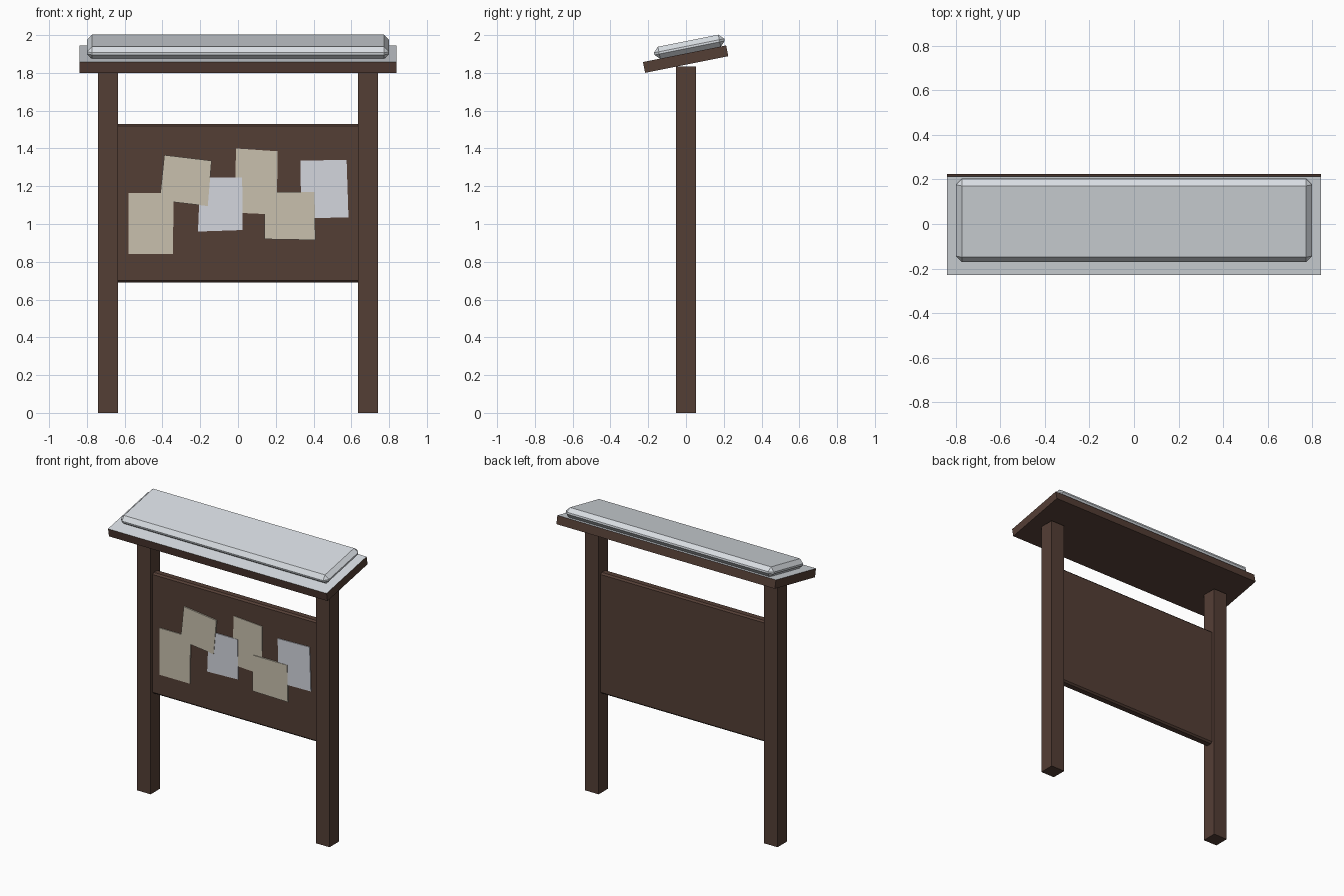
import bpy, bmesh, math
from mathutils import Matrix, Vector

if "Cube" in bpy.data.objects:
    bpy.data.objects.remove(bpy.data.objects["Cube"])


def material(name, rgb):
    m = bpy.data.materials.new(name)
    lin = [((c / 255 + 0.055) / 1.055) ** 2.4 for c in rgb]
    m.diffuse_color = (*lin, 1)
    m.use_nodes = True
    m.node_tree.nodes["Principled BSDF"].inputs["Base Color"].default_value = m.diffuse_color
    return m


WOOD = material("dark wood", (84, 62, 53))
SNOW = material("snow", (216, 221, 226))
CREAM = material("cream paper", (200, 192, 173))
WHITE = material("white paper", (212, 214, 222))


def finish(name, bm, mats):
    bmesh.ops.recalc_face_normals(bm, faces=bm.faces)
    me = bpy.data.meshes.new(name)
    bm.to_mesh(me)
    bm.free()
    for m in mats:
        me.materials.append(m)
    ob = bpy.data.objects.new(name, me)
    bpy.context.collection.objects.link(ob)
    return ob


def box(name, size, center, mats, tilt=0, bevel=0, edge_rule=None, top_mat=0):
    bm = bmesh.new()
    bmesh.ops.create_cube(bm, size=1, matrix=Matrix.Diagonal((*size, 1)))
    if bevel:
        edges = [e for e in bm.edges if edge_rule is None or edge_rule(e)]
        bmesh.ops.bevel(bm, geom=edges, offset=bevel, segments=1, affect='EDGES')
    bm.normal_update()
    for f in bm.faces:
        if f.normal.z > 0.9:
            f.material_index = top_mat
    bm.transform(Matrix.Translation(center) @ Matrix.Rotation(tilt, 4, 'X'))
    return finish(name, bm, mats)


# Posts
for side, s in (("left", -1), ("right", 1)):
    box(side + "_post", (0.105, 0.104, 1.835), (s * 0.6875, 0, 0.9175), [WOOD])

# Notice board with chamfered long edges
box("notice_board", (1.27, 0.06, 0.84), (0, 0, 1.11), [WOOD], bevel=0.011,
    edge_rule=lambda e: abs((e.verts[0].co - e.verts[1].co).x) > 0.5)

# Sloping roof board with a snowy top, and the thick snow slab on it
TILT = math.radians(11.3)
box("roof_board", (1.68, 0.449, 0.058), (0, -0.002, 1.873), [WOOD, SNOW],
    tilt=TILT, top_mat=1)
box("snow_slab", (1.6, 0.38, 0.066), (0, 0.0175, 1.938), [SNOW],
    tilt=TILT, bevel=0.027)


# Pinned papers: corner outline in x, z and the depth of the front face
def paper(name, corners, front, mat):
    bm = bmesh.new()
    face = bm.faces.new([bm.verts.new((x, front, z)) for x, z in corners])
    new = bmesh.ops.extrude_face_region(bm, geom=[face])["geom"]
    verts = [g for g in new if isinstance(g, bmesh.types.BMVert)]
    bmesh.ops.translate(bm, verts=verts, vec=Vector((0, -0.029 - front, 0)))
    if face.is_valid is False or len(bm.faces) == 5:
        bm.faces.new([v for v in bm.verts if abs(v.co.y - front) < 1e-6])
    finish(name, bm, [mat])


paper("paper_far_left", [(-.58, 1.165), (-.34, 1.165), (-.345, .84), (-.58, .84)], -.036, CREAM)
paper("paper_upper_left", [(-.39, 1.365), (-.14, 1.335), (-.16, 1.095), (-.415, 1.125)], -.039, CREAM)
paper("paper_centre", [(-.01, 1.40), (.21, 1.385), (.205, 1.05), (-.02, 1.06)], -.034, CREAM)
paper("paper_lower_right", [(.14, 1.17), (.405, 1.17), (.41, .915), (.14, .92)], -.039, CREAM)
paper("paper_white_left", [(-.20, 1.245), (.022, 1.245), (.025, .968), (-.212, .96)], -.036, WHITE)
paper("paper_white_right", [(.33, 1.335), (.575, 1.34), (.585, 1.035), (.335, 1.03)], -.036, WHITE)
